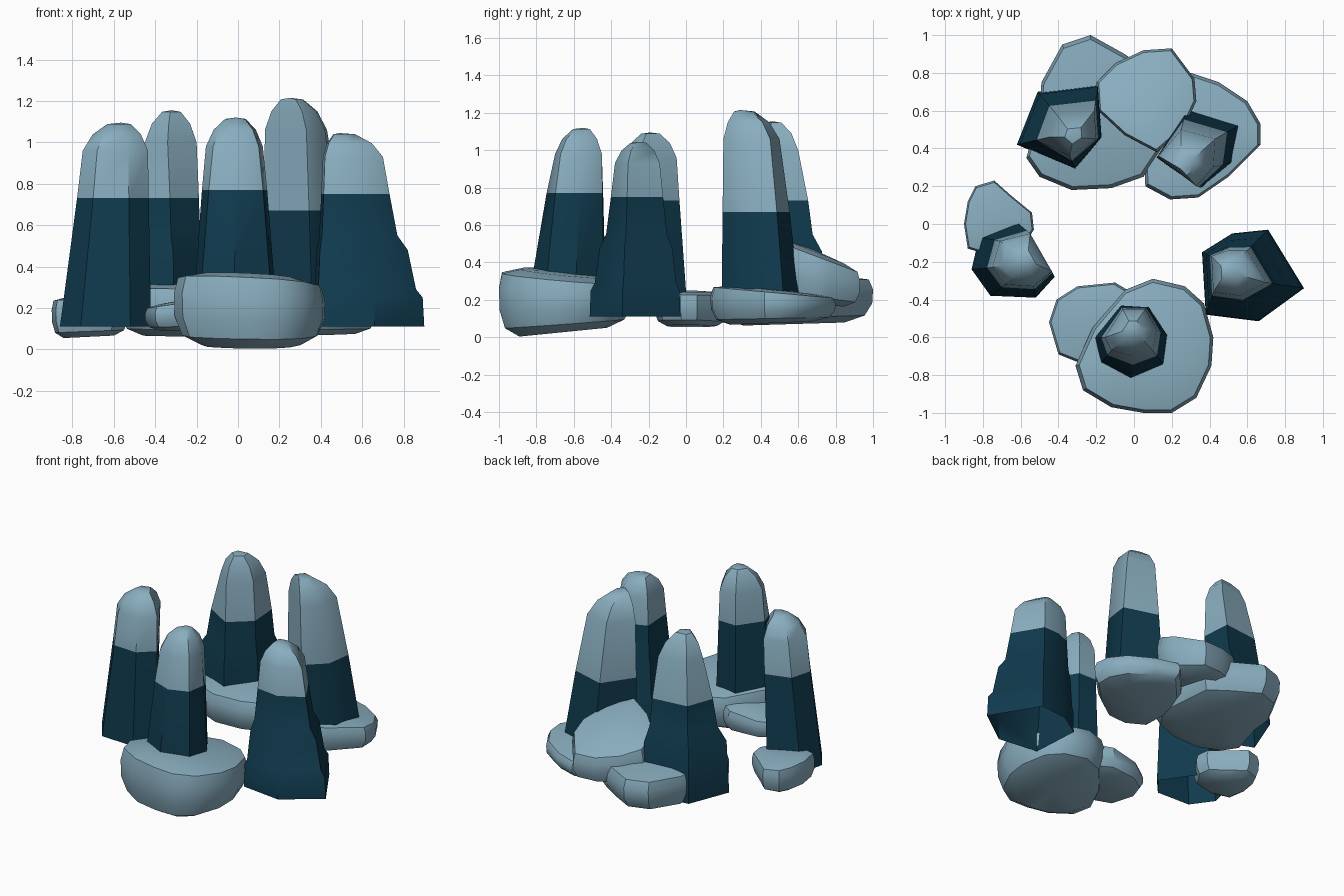
import bpy, bmesh
from mathutils import Vector

if "Cube" in bpy.data.objects:
    bpy.data.objects.remove(bpy.data.objects["Cube"])


def make_mat(name, rgb):
    m = bpy.data.materials.new(name)
    m.diffuse_color = (*rgb, 1)
    m.use_nodes = True
    m.node_tree.nodes["Principled BSDF"].inputs["Base Color"].default_value = m.diffuse_color
    return m


LIGHT = make_mat("pale blue stone", (0.25, 0.42, 0.52))
DARK = make_mat("deep teal stone", (0.005, 0.042, 0.075))


def loft(name, rings, tip, mats, close_bottom=None, split=None, angle=35):
    """Skin stacked rings, finish with a tip point, colour dark below split."""
    bm = bmesh.new()
    loops = [[bm.verts.new(p) for p in r] for r in rings]
    n = len(loops[0])
    for a, b in zip(loops, loops[1:]):
        for i in range(n):
            j = (i + 1) % n
            bm.faces.new((a[i], a[j], b[j], b[i]))
    top = bm.verts.new(tip)
    for i in range(n):
        bm.faces.new((loops[-1][i], loops[-1][(i + 1) % n], top))
    if close_bottom:
        low = bm.verts.new(close_bottom)
        for i in range(n):
            bm.faces.new((loops[0][(i + 1) % n], loops[0][i], low))
    if split:
        for f in bm.faces:
            f.material_index = 1 if f.calc_center_median().z < split else 0
    me = bpy.data.meshes.new(name)
    bm.to_mesh(me)
    bm.free()
    for m in mats:
        me.materials.append(m)
    ob = bpy.data.objects.new(name, me)
    bpy.context.collection.objects.link(ob)
    bpy.ops.object.select_all(action='DESELECT')
    ob.select_set(True)
    bpy.context.view_layer.objects.active = ob
    bpy.ops.object.shade_smooth_by_angle(angle=angle * 3.14159 / 180)


def ccw(pts):
    area = sum(a[0] * b[1] - b[0] * a[1] for a, b in zip(pts, pts[1:] + pts[:1]))
    return pts if area > 0 else pts[::-1]


def pillar(name, low, high, levels, tip, split):
    """Tapered faceted column: levels are (z, blend from low to high outline)."""
    low, high = ccw(low), ccw(high)
    rings = [[(a[0] + (b[0] - a[0]) * t, a[1] + (b[1] - a[1]) * t, z)
              for a, b in zip(low, high)] for z, t in levels]
    z0, c = levels[-1][0], Vector(tip)
    for s, h in ((0.74, 0.58), (0.36, 0.95)):     # rounded cap
        rings.append([(c.x + (x - c.x) * s, c.y + (y - c.y) * s, z0 + (c.z - z0) * h)
                      for x, y in high])
    loft(name, rings, tip, (LIGHT, DARK), split=split, angle=40)


def rock(name, outline, bottom, top):
    """Rounded boulder: bottom and top are (z, slope x, slope y)."""
    outline = ccw(outline)
    n = len(outline)
    cx = sum(p[0] for p in outline) / n
    cy = sum(p[1] for p in outline) / n

    def point(dx, dy, h):
        b = bottom[0] + bottom[1] * dx + bottom[2] * dy
        t = top[0] + top[1] * dx + top[2] * dy
        return (cx + dx, cy + dy, b + (t - b) * h)
    profile = ((0.66, 0.0), (0.9, 0.14), (0.99, 0.4), (1, 0.7), (0.95, 0.92), (0.65, 1.0))
    rings = [[point((x - cx) * s, (y - cy) * s, h) for x, y in outline] for s, h in profile]
    loft(name, rings, point(0, 0, 1.03), (LIGHT,), close_bottom=point(0, 0, 0))


# Five pillars
pillar("front_pillar",
       [(-.21, -.6), (-.18, -.74), (-.02, -.83), (.16, -.75), (.18, -.59), (.08, -.44), (-.07, -.43)],
       [(-.155, -.6), (-.12, -.67), (0, -.7), (.1, -.67), (.12, -.56), (.06, -.45), (-.06, -.45)],
       [(.11, 0), (.35, .1), (.77, .65), (.98, 1)], (-.01, -.55, 1.12), .77)
pillar("right_pillar",
       [(.36, -.15), (.38, -.48), (.66, -.515), (.9, -.34), (.71, -.03), (.52, -.05)],
       [(.41, -.17), (.42, -.36), (.56, -.38), (.7, -.31), (.6, -.14), (.5, -.14)],
       [(.11, 0), (.25, .04), (.29, .2), (.48, .4), (.55, .65), (.75, .84), (.93, 1)],
       (.49, -.25, 1.045), .75)
pillar("left_pillar",
       [(-.86, -.24), (-.76, -.38), (-.52, -.39), (-.42, -.28), (-.62, .01), (-.82, -.07)],
       [(-.75, -.23), (-.68, -.32), (-.53, -.33), (-.435, -.25), (-.55, -.05), (-.71, -.09)],
       [(.11, 0), (.73, .75), (.96, 1)], (-.565, -.19, 1.095), .73)
pillar("back_left_pillar",
       [(-.62, .42), (-.51, .7), (-.19, .74), (-.17, .46), (-.31, .29)],
       [(-.45, .46), (-.41, .58), (-.21, .6), (-.2, .45), (-.34, .36)],
       [(.11, 0), (.46, .1), (.55, .45), (.73, .62), (1.0, 1)], (-.32, .46, 1.155), .73)
pillar("back_right_pillar",
       [(.12, .35), (.28, .62), (.57, .53), (.53, .33), (.36, .19)],
       [(.13, .36), (.25, .5), (.43, .45), (.42, .3), (.33, .2)],
       [(.11, 0), (.67, .55), (1.06, 1)], (.25, .29, 1.215), .67)

# Boulders around the pillar feet
rock("front_boulder",
     [(-.31, -.75), (-.27, -.88), (-.12, -.97), (.05, -1), (.2, -1), (.33, -.92), (.41, -.75),
      (.42, -.6), (.37, -.42), (.27, -.33), (.1, -.29), (-.05, -.35), (-.22, -.55)],
     (.025, 0, .1), (.345, -.06, -.1))
rock("front_left_boulder",
     [(-.45, -.52), (-.41, -.4), (-.3, -.33), (-.1, -.31), (.05, -.4), (0, -.65), (-.25, -.75), (-.4, -.69)],
     (.09, 0, 0), (.24, .15, 0))
rock("left_boulder",
     [(-.9, 0), (-.88, .12), (-.84, .2), (-.74, .23), (-.65, .15), (-.54, .06), (-.53, -.03),
      (-.6, -.14), (-.75, -.17), (-.88, -.13)],
     (.06, .05, 0), (.245, -.03, -.03))
rock("back_left_boulder",
     [(-.57, .35), (-.5, .6), (-.49, .75), (-.38, .95), (-.23, 1), (-.05, .9), (.1, .8), (.15, .4),
      (.05, .25), (-.12, .19), (-.33, .18), (-.5, .25)],
     (.07, 0, .03), (.32, 0, .02))
rock("back_middle_boulder",
     [(-.19, .6), (-.2, .75), (-.1, .85), (.05, .92), (.2, .93), (.32, .77), (.33, .65),
      (.26, .5), (.12, .38), (-.05, .47)],
     (.18, 0, -.1), (.46, 0, -.4))
rock("back_right_boulder",
     [(.06, .2), (.19, .13), (.34, .14), (.5, .25), (.67, .42), (.67, .53), (.6, .65), (.45, .75),
      (.3, .8), (.12, .6), (.05, .4)],
     (.075, 0, .04), (.255, 0, -.1))
